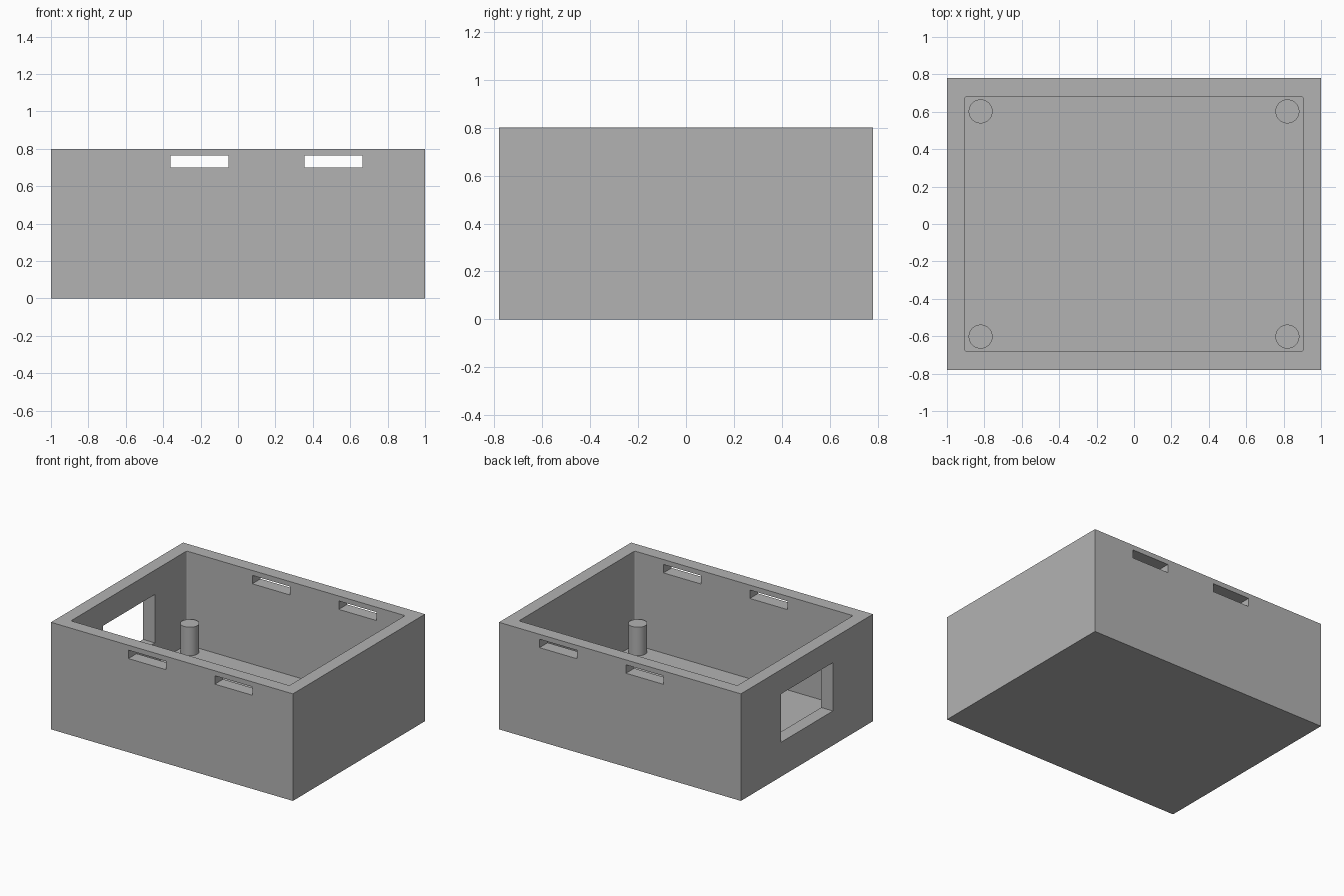
import bpy
import bmesh

if "Cube" in bpy.data.objects:
    bpy.data.objects.remove(bpy.data.objects["Cube"], do_unlink=True)

# Main sizes
HALF_X, HALF_Y, HEIGHT = 1.0, 0.78, 0.8
WALL, FLOOR = 0.097, 0.1

grey = bpy.data.materials.new("plain_grey")
grey.use_nodes = True
grey.diffuse_color = (0.45, 0.45, 0.45, 1)
grey.node_tree.nodes["Principled BSDF"].inputs["Base Color"].default_value = grey.diffuse_color


def block(name, low, high, corner=0):
    """Box between two corners, with optionally rounded vertical edges."""
    bm = bmesh.new()
    bmesh.ops.create_cube(bm, size=1)
    for v in bm.verts:
        v.co = [h if c > 0 else l for c, l, h in zip(v.co, low, high)]
    if corner:
        upright = [e for e in bm.edges
                   if abs(e.verts[0].co.z - e.verts[1].co.z) > 0.01]
        bmesh.ops.bevel(bm, geom=upright, offset=corner, segments=3,
                        profile=0.5, affect='EDGES')
    mesh = bpy.data.meshes.new(name)
    bm.to_mesh(mesh)
    bm.free()
    mesh.materials.append(grey)
    obj = bpy.data.objects.new(name, mesh)
    bpy.context.collection.objects.link(obj)
    return obj


def cut(target, cutter):
    """Subtract the cutter from the target, then discard it."""
    cutter.hide_render = True
    mod = target.modifiers.new("cut", 'BOOLEAN')
    mod.operation = 'DIFFERENCE'
    mod.solver = 'EXACT'
    mod.object = cutter
    bpy.context.view_layer.objects.active = target
    bpy.ops.object.modifier_apply(modifier=mod.name)
    bpy.data.objects.remove(cutter, do_unlink=True)


# Open box with a thick floor
box = block("box_shell", (-HALF_X, -HALF_Y, 0), (HALF_X, HALF_Y, HEIGHT))
in_x, in_y = HALF_X - WALL, HALF_Y - WALL
cut(box, block("cavity_cutter", (-in_x, -in_y, FLOOR), (in_x, in_y, 1), corner=0.01))

# Paired lid slots through the front and back walls
for x in (-0.36, 0.355):
    cut(box, block("slot_cutter", (x, -1, 0.7), (x + 0.31, 1, 0.763)))

# Port opening in the right wall
cut(box, block("port_cutter", (-1.1, -0.307, 0.257), (-0.8, 0.307, 0.618)))

# Mounting posts near the four inner corners
for side, sx in (("right", -1), ("left", 1)):
    for end, sy in (("front", -1), ("back", 1)):
        bottom, top = FLOOR - 0.01, 0.313
        bpy.ops.mesh.primitive_cylinder_add(
            vertices=48, radius=0.064, depth=top - bottom,
            location=(sx * 0.82, sy * 0.602, (top + bottom) / 2))
        post = bpy.context.object
        post.name = f"mounting_post_{end}_{side}"
        post.data.materials.append(grey)
        bpy.ops.object.shade_smooth_by_angle()
